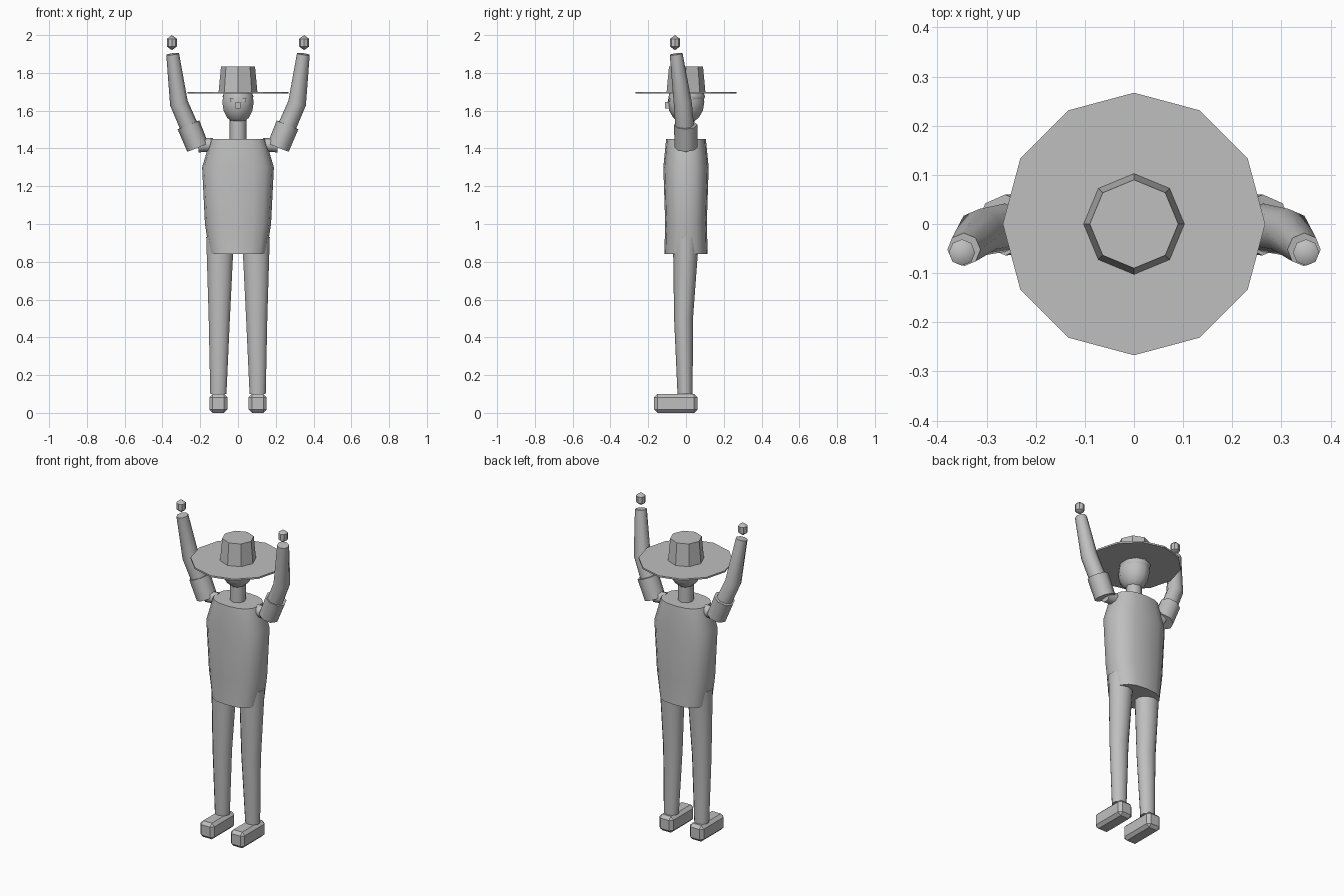
import bpy, bmesh, math
from mathutils import Vector, Matrix

if "Cube" in bpy.data.objects:
    bpy.data.objects.remove(bpy.data.objects["Cube"])

grey = bpy.data.materials.new("plain grey")
grey.diffuse_color = (0.52, 0.52, 0.52, 1)
grey.use_nodes = True
grey.node_tree.nodes["Principled BSDF"].inputs["Base Color"].default_value = grey.diffuse_color


def finish(name, bm, angle=0):
    """Turn a bmesh into a named object; angle > 0 shades it smooth."""
    bmesh.ops.recalc_face_normals(bm, faces=bm.faces)
    me = bpy.data.meshes.new(name)
    bm.to_mesh(me)
    bm.free()
    me.materials.append(grey)
    ob = bpy.data.objects.new(name, me)
    bpy.context.collection.objects.link(ob)
    if angle:
        bpy.ops.object.select_all(action='DESELECT')
        bpy.context.view_layer.objects.active = ob
        ob.select_set(True)
        bpy.ops.object.shade_smooth_by_angle(angle=math.radians(angle))
    return ob


def loft(name, rings, angle=50):
    bm = bmesh.new()
    loops = [[bm.verts.new(p) for p in r] for r in rings]
    n = len(loops[0])
    for a, b in zip(loops, loops[1:]):
        for i in range(n):
            j = (i + 1) % n
            bm.faces.new((a[i], a[j], b[j], b[i]))
    bm.faces.new(loops[0][::-1])
    bm.faces.new(loops[-1])
    return finish(name, bm, angle)


def ring(x, y, z, rx, ry, n, power=2.0):
    """Horizontal (super)ellipse starting on the y axis."""
    pts = []
    for i in range(n):
        s, c = math.sin(math.tau * i / n), math.cos(math.tau * i / n)
        e = 2 / power
        pts.append((x + rx * math.copysign(abs(s) ** e, s),
                    y + ry * math.copysign(abs(c) ** e, c), z))
    return pts


def tube(name, path, n=8, angle=50):
    """Tube along (x, y, z, radius) points, rings square to the path."""
    pts = [Vector(p[:3]) for p in path]
    rings = []
    for i, p in enumerate(pts):
        d = (pts[min(i + 1, len(pts) - 1)] - pts[max(i - 1, 0)]).normalized()
        u = d.cross(Vector((0, 1, 0))).normalized()
        v = d.cross(u)
        rings.append([p + path[i][3] * (u * math.cos(math.tau * k / n) + v * math.sin(math.tau * k / n))
                      for k in range(n)])
    return loft(name, rings, angle)


def ball(name, loc, size, seg, rings, angle):
    bm = bmesh.new()
    bmesh.ops.create_uvsphere(bm, u_segments=seg, v_segments=rings, radius=1,
                              matrix=Matrix.LocRotScale(Vector(loc), None, Vector(size)))
    return finish(name, bm, angle)


def box(name, loc, size, bevel=0):
    bm = bmesh.new()
    bmesh.ops.create_cube(bm, size=1, matrix=Matrix.LocRotScale(Vector(loc), None, Vector(size)))
    if bevel:
        bmesh.ops.bevel(bm, geom=bm.edges[:], offset=bevel, segments=1, affect='EDGES')
    return finish(name, bm)


# Body
loft("torso", [ring(0, 0, z, rx, ry, 16, 2.5) for z, rx, ry in
               ((0.84, 0.15, 0.115), (1.0, 0.175, 0.11), (1.3, 0.19, 0.12), (1.45, 0.145, 0.105))], 40)
loft("neck", [ring(0, 0, z, 0.045, 0.045, 8) for z in (1.43, 1.56)])

# Head and face
ball("head", (0, 0, 1.645), (0.087, 0.097, 0.115), 10, 8, 60)
ball("hair", (0, 0.012, 1.675), (0.086, 0.09, 0.05), 10, 6, 60)
box("nose", (0, -0.095, 1.628), (0.024, 0.03, 0.035))

# Hat
loft("hat_brim", [ring(0, 0, z, 0.267, 0.267, 12) for z in (1.69, 1.70)], 0)
loft("hat_crown", [ring(0, 0, z, r, r, 8) for z, r in ((1.695, 0.103), (1.835, 0.09))], 0)

for s, side in ((-1, "right"), (1, "left")):
    box(side + "_eye", (s * 0.034, -0.088, 1.657), (0.018, 0.009, 0.018))
    # Leg and shoe
    loft(side + "_leg", [ring(s * x, y, z, rx, ry, 10) for x, y, z, rx, ry in
                         ((0.095, 0, 0.93, 0.077, 0.069), (0.099, -0.013, 0.5, 0.059, 0.05),
                          (0.104, -0.005, 0.1, 0.045, 0.04))])
    box(side + "_shoe", (s * 0.104, -0.054, 0.05), (0.096, 0.23, 0.1), 0.018)
    # Raised arm
    tube(side + "_shoulder", [(s * 0.13, 0, 1.42, 0.036), (s * 0.21, 0, 1.415, 0.036)])
    tube(side + "_sleeve", [(s * 0.213, 0, 1.405, 0.06), (s * 0.262, -0.002, 1.525, 0.062)])
    tube(side + "_arm", [(s * 0.222, 0, 1.43, 0.05), (s * 0.313, -0.017, 1.64, 0.048),
                         (s * 0.346, -0.052, 1.90, 0.034)])
    ball(side + "_hand", (s * 0.35, -0.058, 1.96), (0.031, 0.031, 0.04), 8, 3, 40)
